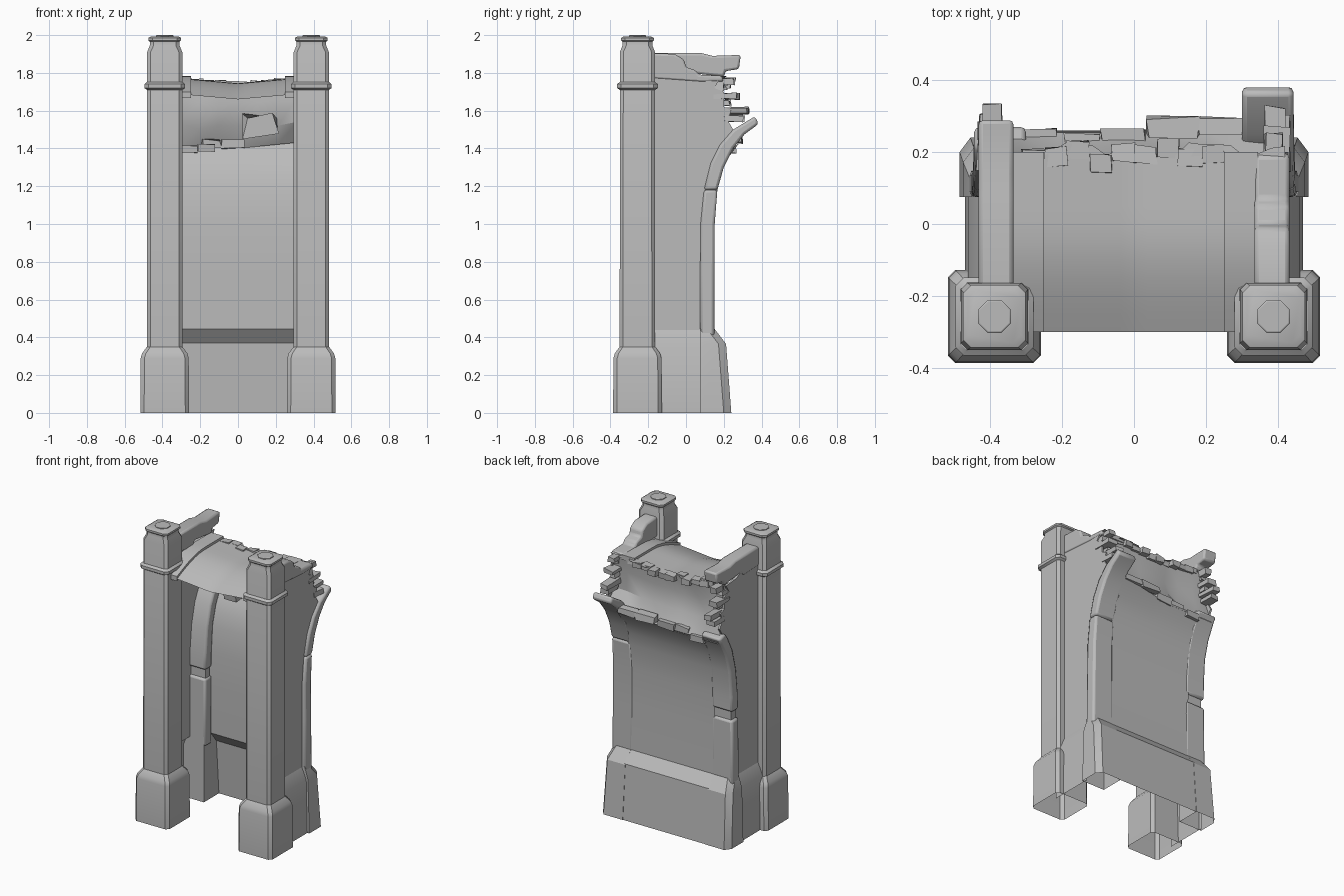
import bpy, bmesh, math, random
from mathutils import Vector

random.seed(4)
cube = bpy.data.objects.get("Cube")
if cube:
    bpy.data.objects.remove(cube, do_unlink=True)

stone = bpy.data.materials.new("grey_stone")
stone.use_nodes = True
stone.diffuse_color = (0.5, 0.5, 0.5, 1)
stone.node_tree.nodes["Principled BSDF"].inputs["Base Color"].default_value = (0.5, 0.5, 0.5, 1)


def finish(bm, name, bevel=0.0):
    """Turn a bmesh into a shaded stone object."""
    bmesh.ops.recalc_face_normals(bm, faces=bm.faces)
    mesh = bpy.data.meshes.new(name)
    bm.to_mesh(mesh)
    bm.free()
    obj = bpy.data.objects.new(name, mesh)
    bpy.context.collection.objects.link(obj)
    mesh.materials.append(stone)
    if bevel:
        mod = obj.modifiers.new("worn_edges", 'BEVEL')
        mod.width, mod.segments, mod.limit_method = bevel, 2, 'ANGLE'
    bpy.ops.object.select_all(action='DESELECT')
    obj.select_set(True)
    bpy.context.view_layer.objects.active = obj
    bpy.ops.object.shade_smooth_by_angle(angle=math.radians(32))
    return obj


def loft(name, cx, cy, sections):
    """Stack chamfered squares given as (half width, chamfer, height); open below."""
    bm = bmesh.new()
    rings = []
    for h, c, z in sections:
        k = h - c
        outline = [(h, -k), (h, k), (k, h), (-k, h), (-h, k), (-h, -k), (-k, -h), (k, -h)]
        rings.append([bm.verts.new((cx + x, cy + y, z)) for x, y in outline])
    for a, b in zip(rings, rings[1:]):
        for i in range(8):
            bm.faces.new((a[i], a[(i + 1) % 8], b[(i + 1) % 8], b[i]))
    bm.faces.new(rings[-1])
    return finish(bm, name)


def slab(name, outline, x0, x1, bevel=0.0, taper=0.0):
    """Extrude a (y, z) outline from x0 to x1; the x1 side can lean inwards with height."""
    bm = bmesh.new()
    a = [bm.verts.new((x0, y, z)) for y, z in outline]
    b = [bm.verts.new((x1 - math.copysign(taper * z, x1), y, z)) for y, z in outline]
    bm.faces.new(a)
    bm.faces.new(b)
    n = len(outline)
    for i in range(n):
        bm.faces.new((a[i], a[(i + 1) % n], b[(i + 1) % n], b[i]))
    return finish(bm, name, bevel)


def block(name, lo, hi, skew=0.01):
    """Broken masonry block with slightly shifted corners."""
    bm = bmesh.new()
    bmesh.ops.create_cube(bm, size=1)
    lo, hi = Vector(lo), Vector(hi)
    for v in bm.verts:
        v.co = Vector([(l + h) / 2 + c * (h - l) + random.uniform(-skew, skew)
                       for l, h, c in zip(lo, hi, v.co)])
    return finish(bm, name)


def sheet(name, steps, rows, point):
    """Surface grid: point(step, row) gives each vertex."""
    bm = bmesh.new()
    grid = [[bm.verts.new(point(u, r)) for u in steps] for r in rows]
    for a, b in zip(grid, grid[1:]):
        for i in range(len(steps) - 1):
            bm.faces.new((a[i], a[i + 1], b[i + 1], b[i]))
    return finish(bm, name)


def spread(a, b, n):
    return [a + (b - a) * i / n for i in range(n + 1)]


# Curved back wall and plinth
back_profile = [(.237, 0), (.21, .37), (.149, .445), (.146, .75), (.148, 1), (.163, 1.17),
                (.185, 1.26), (.215, 1.34), (.26, 1.41)]


def back_point(x, p):
    lift = max(0, x) * .1 if p[1] > 1.4 else 0
    return (x, p[0] + lift, p[1] + lift)


sheet("back_wall", spread(-.32, .32, 12), back_profile, back_point)


# Vaulted canopy, sagging in the middle, with a ragged rear edge
def canopy_height(x, y):
    t = min(1, (y + .3) / .3)
    return 1.66 + .085 * math.sin(t * math.pi / 2) + .09 * abs(x)


def canopy_point(x, y):
    ragged = random.uniform(-.02, .03) if y > .19 else 0
    return (x, y + ragged, canopy_height(x, y))


sheet("canopy", spread(-.42, .42, 22), spread(-.3, .2, 10), canopy_point)


# Fractured sheet closing the gap between back wall and canopy
def fracture_point(x, t):
    y = .255 - .06 * t - .05 * math.sin(t * math.pi)
    jag = random.uniform(-.02, .02) if 0 < t < 1 else 0
    return (x, y + jag, 1.4 + .34 * t + .1 * max(0, x) * (1 - t) + .08 * abs(x) * t + jag)


sheet("broken_vault", spread(-.42, .42, 8), spread(0, 1, 3), fracture_point)
block("hanging_stone", (-.21, .15, 1.385), (-.12, .22, 1.42), .005)
block("fallen_slab", (.04, .13, 1.46), (.2, .15, 1.57), .02)

# Broken masonry along the back wall and canopy edges
for i, (x, w, y) in enumerate([(-.26, .1, .265), (-.14, .1, .255), (-.03, .12, .26),
                               (.11, .14, .295), (.245, .13, .3)]):
    z = 1.425 + .1 * x + .012 * (i % 2)
    block(f"wall_top_stone_{i}", (x - w / 2, y - .05, z - .02), (x + w / 2, y, z + .02), .007)
for i, x in enumerate(spread(-.28, .28, 9)):
    y = random.uniform(.19, .235)
    z = canopy_height(x, .2)
    block(f"canopy_edge_stone_{i}", (x - .03, y - .05, z - .035), (x + .03, y, z + .004), .005)

# Rear rib outline, side wall and broken top beams
rib_outer = [(.15, .38), (.15, .75), (.152, 1), (.166, 1.18), (.2, 1.3), (.25, 1.4), (.31, 1.475), (.385, 1.53)]
rib_inner = [(.075, .38), (.075, .75), (.077, 1), (.095, 1.18), (.13, 1.32), (.18, 1.42), (.25, 1.5), (.365, 1.57)]
wall_outline = [(-.2, .42), (.1, .42), (.1, 1.15), (.14, 1.3), (.2, 1.42), (.25, 1.5), (.22, 1.55),
                (.24, 1.6), (.2, 1.62), (.2, 1.7), (.15, 1.72), (.18, 1.77), (.07, 1.78), (0, 1.82), (-.2, 1.85)]
long_beam = [(-.19, 1.78), (0, 1.77), (.02, 1.8), (.2, 1.78), (.21, 1.81), (.28, 1.82),
             (.29, 1.895), (.14, 1.89), (.08, 1.905), (-.19, 1.905)]
short_beam = [(-.19, 1.77), (.08, 1.75), (.2, 1.755), (.19, 1.785), (.07, 1.79), (.05, 1.815),
              (0, 1.83), (-.01, 1.87), (-.06, 1.9), (-.19, 1.905)]
jag_stones = [(.14, .25, 1.755), (.13, .2, 1.725), (.15, .27, 1.675), (.14, .23, 1.64),
              (.18, .325, 1.6), (.2, .3, 1.56)]

for side, s in (("left", 1), ("right", -1)):
    # Front pillar: plinth, shaft, neck and cap
    cx, cy = s * .388, -.257
    loft(side + "_pillar", cx, cy,
         [(.129, .02, 0), (.127, .02, .29), (.12, .02, .315), (.094, .018, .35), (.093, .018, 1.91),
          (.079, .02, 1.945), (.079, .02, 1.965), (.087, .022, 1.972), (.087, .022, 1.985), (.074, .022, 1.992)])
    loft(side + "_pillar_collar", cx, cy,
         [(.094, .018, 1.71), (.108, .022, 1.72), (.108, .022, 1.74), (.094, .018, 1.752)])
    loft(side + "_pillar_finial", cx, cy, [(.046, .027, 1.985), (.046, .027, 1.997), (.042, .025, 2)])

    # Side wall on its flared plinth, broken top beam and ragged bricks
    slab(side + "_side_wall", wall_outline, s * .416, s * .429)
    sheet(side + "_side_plinth", [-.2, .1], [(.47, 0), (.462, .36), (.428, .44)],
          lambda y, p: (s * p[0], y, p[1]))
    slab(side + "_top_beam", short_beam if s > 0 else long_beam, s * .335, s * .432, bevel=.012)
    for i, (y0, y1, z) in enumerate(jag_stones):
        if s < 0:
            y1 += .01
        xs = sorted((s * (.365 + .01 * (i % 2)), s * (.41 + .012 * (i % 3))))
        block(f"{side}_jag_stone_{i}", (xs[0], y0, z - .016), (xs[1], y1, z + .016), .006)

    # Rear rib in pieces; the right one is shorter with a wider break
    if s > 0:
        outer, inner = rib_outer, rib_inner
        lower, upper = slice(0, 4), slice(3, None)
    else:
        outer = [rib_outer[0], (.15, .84), (.15, .9)] + rib_outer[2:6] + [(.275, 1.44)]
        inner = [rib_inner[0], (.075, .84), (.075, .9)] + rib_inner[2:6] + [(.21, 1.46)]
        lower, upper = slice(0, 2), slice(2, None)
        slab("right_rib_core", [(.09, .8), (.135, .8), (.135, .95), (.09, .95)], s * .31, s * .435)
    for part, piece in (("lower", lower), ("upper", upper)):
        slab(f"{side}_rib_{part}", outer[piece] + inner[piece][::-1], s * .3, s * .462,
             bevel=.014, taper=.012)

    # Plinth corner under the rib
    bm = bmesh.new()
    foot = []
    for x, y, z in ((.485, .24, 0), (.475, .212, .365), (.45, .151, .445)):
        corner = [(.31, .075), (x, .075), (x, y - .04), (x - .03, y), (.31, y)]
        foot.append([bm.verts.new((s * a, b, z)) for a, b in corner])
    for a, b in zip(foot, foot[1:]):
        for i in range(5):
            bm.faces.new((a[i], a[(i + 1) % 5], b[(i + 1) % 5], b[i]))
    bm.faces.new(foot[-1])
    finish(bm, side + "_plinth_corner")

    # Raised rib along the canopy edge
    arch = [(y, canopy_height(.3, y)) for y in spread(-.3, .2, 8)]
    slab(side + "_canopy_rib", [(y, z + .012) for y, z in arch] + [(y, z - .02) for y, z in arch[::-1]],
         s * .25, s * .345)
